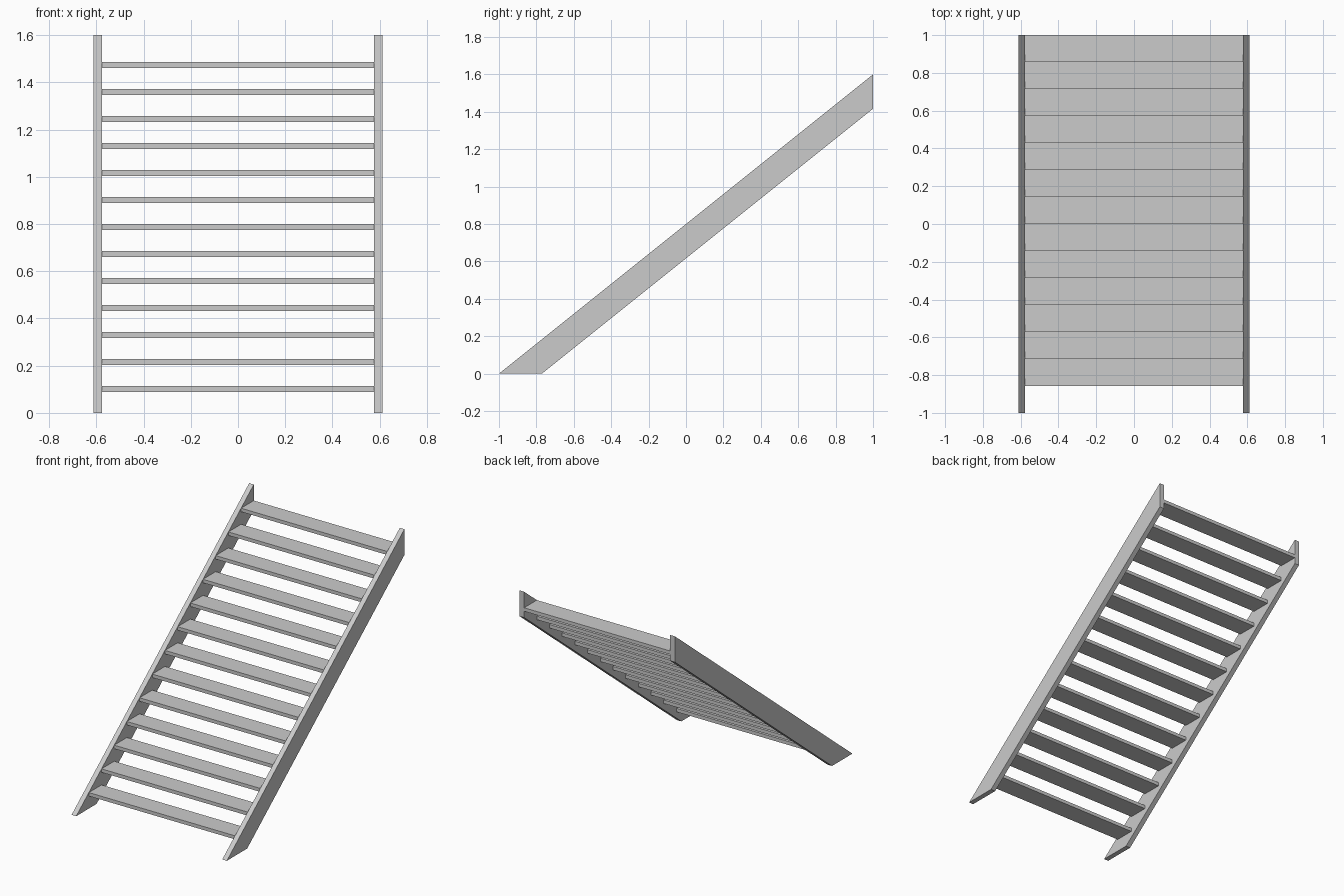
import bpy
import bmesh

cube = bpy.data.objects.get("Cube")
if cube:
    bpy.data.objects.remove(cube, do_unlink=True)

STEPS = 14
RISE, RUN = 1.6 / STEPS, 2.0 / STEPS
INNER, OUTER = 0.576, 0.612
THICKNESS = 0.025

grey = bpy.data.materials.new("light_grey")
grey.use_nodes = True
colour = (0.6, 0.6, 0.6, 1)
grey.diffuse_color = colour
grey.node_tree.nodes["Principled BSDF"].inputs["Base Color"].default_value = colour


def extrude_x(name, profile, x0, x1):
    """Extrude a (y, z) profile from x0 to x1."""
    bm = bmesh.new()
    face = bm.faces.new([bm.verts.new((x0, y, z)) for y, z in profile])
    result = bmesh.ops.extrude_face_region(bm, geom=[face])
    moved = [v for v in result["geom"] if isinstance(v, bmesh.types.BMVert)]
    bmesh.ops.translate(bm, verts=moved, vec=(x1 - x0, 0, 0))
    bmesh.ops.recalc_face_normals(bm, faces=bm.faces)
    mesh = bpy.data.meshes.new(name)
    bm.to_mesh(mesh)
    bm.free()
    mesh.materials.append(grey)
    obj = bpy.data.objects.new(name, mesh)
    bpy.context.collection.objects.link(obj)
    return obj


# Sloping side boards, cut level at the floor and plumb at the top
board = [(-1, 0), (-0.77, 0), (1, 1.416), (1, 1.6)]
extrude_x("left_stringer", board, INNER, OUTER)
extrude_x("right_stringer", board, -OUTER, -INNER)

# Open treads between the boards
for i in range(1, STEPS):
    y, z = -1 + i * RUN, i * RISE
    tread = [(y, z - THICKNESS), (y + RUN, z - THICKNESS), (y + RUN, z), (y, z)]
    extrude_x(f"tread_{i}", tread, -INNER, INNER)
